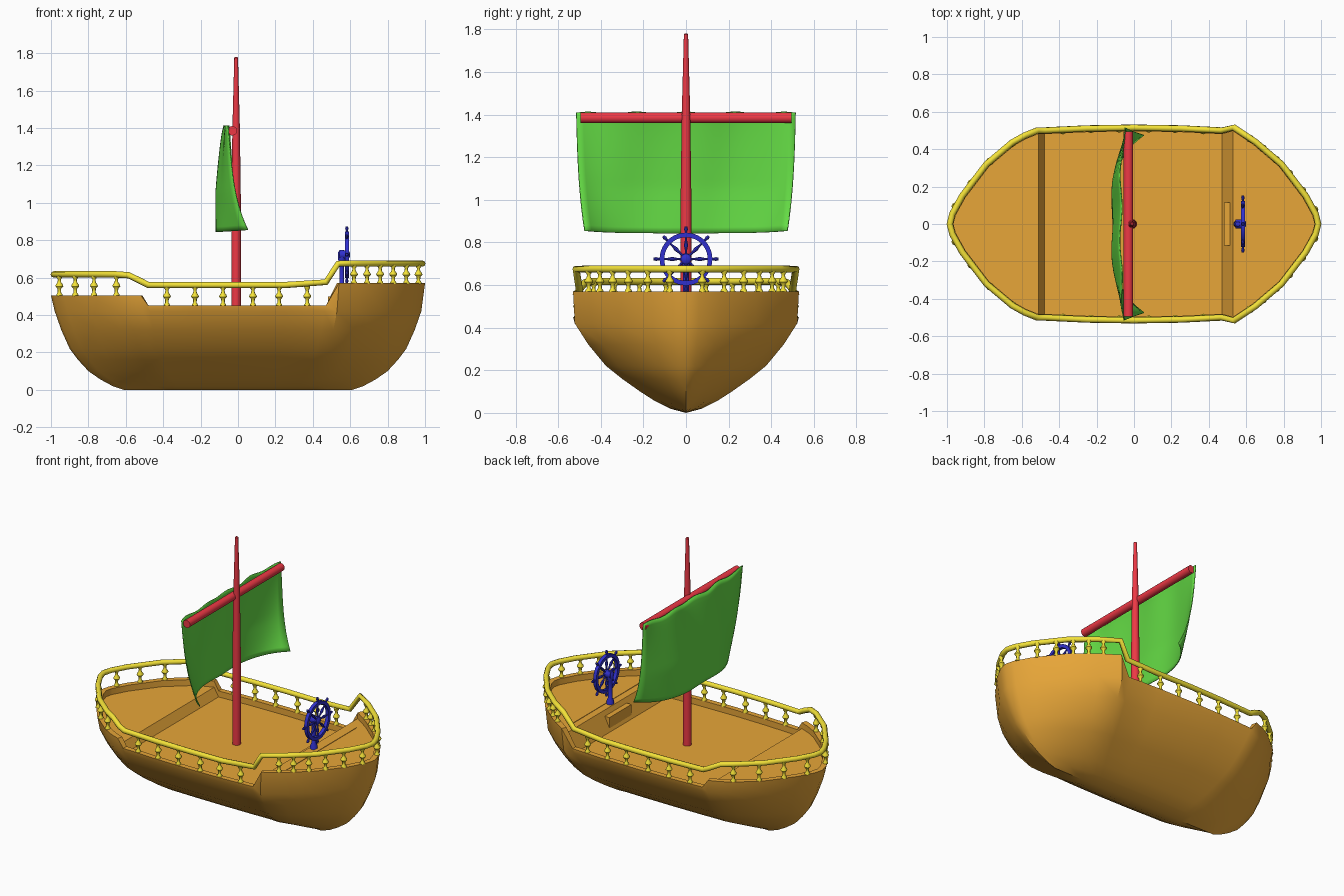
import bpy, bmesh
from math import sin, cos, pi, radians
from mathutils import Vector, Matrix

if "Cube" in bpy.data.objects:
    bpy.data.objects.remove(bpy.data.objects["Cube"])


def material(name, rgb):
    m = bpy.data.materials.new(name)
    m.diffuse_color = (*rgb, 1)
    m.use_nodes = True
    m.node_tree.nodes["Principled BSDF"].inputs["Base Color"].default_value = m.diffuse_color
    return m


WOOD = material("wood", (0.80, 0.38, 0.04))
RED = material("red", (0.85, 0.04, 0.06))
GREEN = material("green", (0.13, 0.72, 0.06))
BLUE = material("blue", (0.03, 0.03, 0.62))
YELLOW = material("yellow", (0.90, 0.76, 0.04))


def finish(bm, name, mat, angle=35):
    bmesh.ops.remove_doubles(bm, verts=bm.verts, dist=1e-4)
    bmesh.ops.recalc_face_normals(bm, faces=bm.faces)
    me = bpy.data.meshes.new(name)
    bm.to_mesh(me)
    bm.free()
    me.shade_smooth()
    me.set_sharp_from_angle(angle=radians(angle))
    me.materials.append(mat)
    ob = bpy.data.objects.new(name, me)
    bpy.context.collection.objects.link(ob)
    return ob


def lathe(bm, profile, matrix, seg=12):
    """Turn (radius, height) pairs around local z, capped at both ends."""
    rings = [[bm.verts.new(matrix @ Vector((r * cos(2 * pi * k / seg), r * sin(2 * pi * k / seg), h)))
              for k in range(seg)] for r, h in profile]
    bridge(bm, rings)
    bm.faces.new(rings[0])
    bm.faces.new(rings[-1])


def bridge(bm, rings, closed=False):
    n = len(rings[0])
    pairs = list(zip(rings, rings[1:])) + ([(rings[-1], rings[0])] if closed else [])
    for a, b in pairs:
        for k in range(n):
            bm.faces.new((a[k], a[(k + 1) % n], b[(k + 1) % n], b[k]))


def box(bm, x0, x1, y0, y1, z0, z1):
    m = Matrix.Translation(((x0 + x1) / 2, (y0 + y1) / 2, (z0 + z1) / 2)) \
        @ Matrix.Diagonal((x1 - x0, y1 - y0, z1 - z0, 1))
    bmesh.ops.create_cube(bm, size=1, matrix=m)


def interp(pts, x):
    for (x0, y0), (x1, y1) in zip(pts, pts[1:]):
        if x <= x1:
            return y0 + (y1 - y0) * (x - x0) / (x1 - x0)
    return pts[-1][1]


# Plan outline of one side, and heights of the gunwale and rail along x
HALF = [(-1, 0), (-.985, .06), (-.93, .16), (-.8, .33), (-.66, .448), (-.59, .487), (-.52, .515),
        (-.48, .515), (-.25, .526), (0, .53), (.25, .526), (.47, .515), (.54, .53),
        (.66, .45), (.8, .33), (.93, .16), (.985, .06), (1, 0)]
LOOP = HALF + [(x, -y) for x, y in HALF[-2:0:-1]]
N = len(LOOP)
SHEER = [(-1, .505), (-.52, .505), (-.48, .45), (.47, .45), (.54, .57), (1, .57)]
RAIL = [(-1, .617), (-.6, .617), (-.48, .56), (.46, .56), (.535, .675), (1, .675)]


def inset(d):
    out = []
    for i, (x, y) in enumerate(LOOP):
        t = Vector(LOOP[(i + 1) % N]) - Vector(LOOP[i - 1])
        n = Vector((-t.y, t.x)).normalized()
        out.append((x - n.x * d, y - n.y * d))
    return out


# Hull: waterlines from keel to gunwale, then inner wall and stepped deck
bm = bmesh.new()
rings = []
for z, length, width in [(0, .61, 0), (.02, .67, .075), (.055, .735, .145), (.1, .80, .215), (.16, .855, .30),
                         (.22, .90, .375), (.32, .945, .458), (.42, .98, .522)]:
    rings.append([bm.verts.new((x * length, y * width / .53, z)) for x, y in LOOP])
rings.append([bm.verts.new((x, y, interp(SHEER, x))) for x, y in LOOP])
inner = inset(.035)
for drop in (0, .04):
    rings.append([bm.verts.new((x, y, interp(SHEER, ox) - drop)) for (x, y), (ox, _) in zip(inner, LOOP)])
bridge(bm, rings)
deck = rings[-1]
for i in range(len(HALF) - 1):
    bm.faces.new(list(dict.fromkeys((deck[i], deck[i + 1], deck[N - i - 1], deck[(N - i) % N]))))
finish(bm, "hull", WOOD, 32)

# Steps up to the stern deck with a box in the middle
bm = bmesh.new()
box(bm, .50, .58, -.38, .38, .40, .455)
box(bm, .54, .58, -.38, .38, .40, .50)
box(bm, .575, .60, -.38, .38, .40, .533)
box(bm, .48, .58, -.115, .115, .40, .50)
finish(bm, "stern_steps", WOOD)

# Handrail swept round the whole outline
cu = bpy.data.curves.new("handrail", "CURVE")
cu.dimensions = "3D"
cu.bevel_depth = .017
cu.bevel_resolution = 2
sp = cu.splines.new("POLY")
sp.points.add(N - 1)
for p, (x, y), (ox, _) in zip(sp.points, inset(.015), LOOP):
    p.co = (x, y, interp(RAIL, ox), 1)
sp.use_cyclic_u = True
cu.materials.append(YELLOW)
bpy.context.collection.objects.link(bpy.data.objects.new("handrail", cu))

# Turned balusters on both sides
BALUSTER = [(.017, 0), (.016, .08), (.009, .18), (.010, .36), (.021, .48), (.019, .56),
            (.010, .68), (.008, .82), (.015, .92), (.016, 1)]
bm = bmesh.new()
for x in (-.955, -.87, -.77, -.65, -.38, -.23, -.08, .08, .22, .37, .62, .69, .76, .83, .90, .965):
    y = interp(HALF, x) - .02
    z0, z1 = interp(SHEER, x) - .003, interp(RAIL, x) - .008
    for s in (1, -1):
        lathe(bm, [(r, h * (z1 - z0)) for r, h in BALUSTER], Matrix.Translation((x, s * y, z0)), 8)
finish(bm, "balusters", YELLOW, 50)

# Mast and yard
bm = bmesh.new()
lathe(bm, [(.026, .40), (.026, .95), (.020, 1.4), (.010, 1.775), (.006, 1.78)],
      Matrix.Translation((-.01, 0, 0)), 20)
finish(bm, "mast", RED)
bm = bmesh.new()
lathe(bm, [(.025, -.495), (.025, .495)],
      Matrix.Translation((-.03, 0, 1.385)) @ Matrix.Rotation(pi / 2, 4, 'X'), 20)
finish(bm, "yard", RED)

# Billowing sail
bm = bmesh.new()
NU, NV = 32, 20
grid = []
for j in range(NV + 1):
    v = j / NV
    row = []
    for i in range(NU + 1):
        u = 2 * i / NU - 1
        mid = -.07 - .045 * min(1, v * 1.6) ** .7
        edge = -.05 + .05 * v + .055 * v ** 4
        x = mid + (edge - mid) * abs(u) ** 4 + .006 * sin(9 * u + 2 * v) * (1 - .5 * v)
        y = u * (.515 - .015 * v - .025 * v ** 3)
        z = 1.408 - .565 * v + .006 * cos(14 * u) * (1 - v) + .012 * v * u ** 4
        row.append(bm.verts.new((x, y, z)))
    grid.append(row)
for a, b in zip(grid, grid[1:]):
    for i in range(NU):
        bm.faces.new((a[i], a[i + 1], b[i + 1], b[i]))
sail = finish(bm, "sail", GREEN, 40)
sol = sail.modifiers.new("thickness", "SOLIDIFY")
sol.thickness = .006
sol.offset = 0

# Steering wheel: rim, hub and eight handled spokes
bm = bmesh.new()
centre = Matrix.Translation((.582, 0, .722))
rim = []
for k in range(40):
    a = 2 * pi * k / 40
    rim.append([bm.verts.new(centre @ Vector((dx, r * cos(a), r * sin(a))))
                for dx, r in ((-.011, .102), (.011, .102), (.011, .124), (-.011, .124))])
bridge(bm, rim, closed=True)
SPOKE = [(.007, .01), (.005, .04), (.010, .065), (.005, .09), (.005, .125), (.009, .14), (.006, .152)]
for k in range(8):
    lathe(bm, SPOKE, centre @ Matrix.Rotation(k * pi / 4, 4, 'X'), 8)
lathe(bm, [(.024, -.04), (.024, .008), (.012, .016)], centre @ Matrix.Rotation(pi / 2, 4, 'Y'), 16)
finish(bm, "steering_wheel", BLUE)

# Wheel post
bm = bmesh.new()
lathe(bm, [(.022, .48), (.022, .55), (.013, .57), (.013, .68), (.02, .695), (.02, .735), (.012, .747)],
      Matrix.Translation((.555, 0, 0)), 16)
finish(bm, "wheel_post", BLUE)
